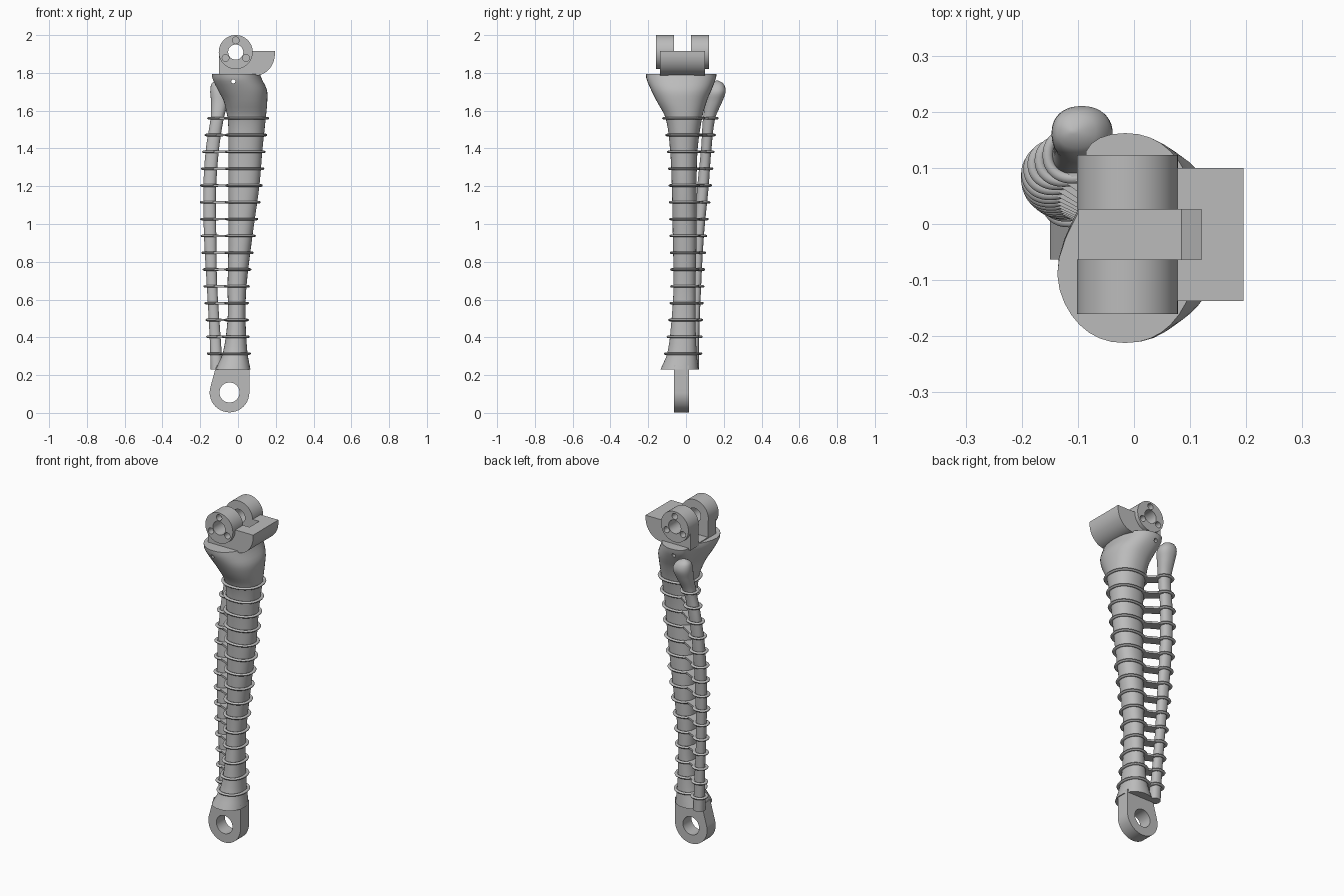
import bpy, bmesh, math
from math import sin, cos, pi, radians
from mathutils import Vector

if "Cube" in bpy.data.objects:
    bpy.data.objects.remove(bpy.data.objects["Cube"], do_unlink=True)

grey = bpy.data.materials.new("plain grey")
grey.use_nodes = True
grey.diffuse_color = (0.5, 0.5, 0.5, 1)
grey.node_tree.nodes["Principled BSDF"].inputs["Base Color"].default_value = (0.5, 0.5, 0.5, 1)


def finish(name, bm):
    """Turn a bmesh into a named object with the shared material."""
    bmesh.ops.recalc_face_normals(bm, faces=bm.faces)
    mesh = bpy.data.meshes.new(name)
    bm.to_mesh(mesh)
    bm.free()
    mesh.materials.append(grey)
    obj = bpy.data.objects.new(name, mesh)
    bpy.context.collection.objects.link(obj)
    return obj


def select(obj):
    bpy.ops.object.select_all(action='DESELECT')
    obj.select_set(True)
    bpy.context.view_layer.objects.active = obj


def smooth(obj, degrees=35):
    select(obj)
    bpy.ops.object.shade_smooth_by_angle(angle=radians(degrees))


def add_loft(bm, rings, closed=False):
    """Skin a row of equal point rings, capped or joined end to start."""
    rows = [[bm.verts.new(p) for p in ring] for ring in rings]
    pairs = list(zip(rows, rows[1:]))
    if closed:
        pairs.append((rows[-1], rows[0]))
    else:
        bm.faces.new(rows[0])
        bm.faces.new(rows[-1])
    for a, b in pairs:
        for i in range(len(a)):
            j = (i + 1) % len(a)
            bm.faces.new((a[i], a[j], b[j], b[i]))


def prism(name, profile, y0, y1):
    """Extrude an (x, z) profile from y0 to y1."""
    bm = bmesh.new()
    add_loft(bm, [[(x, y, z) for x, z in profile] for y in (y0, y1)])
    return finish(name, bm)


def arc(x, z, rx, rz, start, end, steps):
    angles = [radians(start + (end - start) * i / steps) for i in range(steps + 1)]
    return [(x + rx * cos(a), z + rz * sin(a)) for a in angles]


def rod(name, x, z, r, y0, y1, steps=48):
    return prism(name, arc(x, z, r, r, 0, 360, steps)[:-1], y0, y1)


def cut(obj, *cutters):
    for cutter in cutters:
        cutter.hide_render = True
        mod = obj.modifiers.new("cut", 'BOOLEAN')
        mod.operation = 'DIFFERENCE'
        mod.solver = 'EXACT'
        mod.object = cutter
        select(obj)
        bpy.ops.object.modifier_apply(modifier=mod.name)
        bpy.data.objects.remove(cutter, do_unlink=True)


def sample(table, z):
    """Smoothly interpolate (x min, x max, y min, y max) at height z."""
    last = len(table) - 1
    i = next((k for k in range(last) if z <= table[k + 1][0]), last - 1)
    a, b = table[i], table[i + 1]
    before, after = table[max(i - 1, 0)], table[min(i + 2, last)]
    h = b[0] - a[0]
    t = min(max((z - a[0]) / h, 0), 1)
    out = []
    for k in range(1, 5):
        ma = (b[k] - before[k]) / (b[0] - before[0]) * h
        mb = (after[k] - a[k]) / (after[0] - a[0]) * h
        out.append((2 * t**3 - 3 * t**2 + 1) * a[k] + (t**3 - 2 * t**2 + t) * ma
                   + (3 * t**2 - 2 * t**3) * b[k] + (t**3 - t**2) * mb)
    return out


def section(table, z, notch=0.0, steps=40):
    x0, x1, y0, y1 = sample(table, z)
    pts = []
    for i in range(steps):
        a = 2 * pi * i / steps
        c, s = cos(a), sin(a)
        x = (x0 + x1) / 2 + (x1 - x0) / 2 * math.copysign(abs(c) ** 0.9, c)
        y = (y0 + y1) / 2 + (y1 - y0) / 2 * math.copysign(abs(s) ** 0.9, s)
        # dent on the side that faces the thin bone
        x += notch * math.exp(-((a - 2.75) / 0.45) ** 2)
        pts.append(Vector((x, y, z)))
    return pts


def bone(name, table, count, notch=0.0):
    low, high = table[0][0], table[-1][0]
    heights = [low + (high - low) * i / count for i in range(count + 1)]
    bm = bmesh.new()
    add_loft(bm, [section(table, z, notch * max(0, (z - 1.6) / 0.2)) for z in heights])
    return finish(name, bm)


# Bone outlines: height, x min, x max, y min, y max
main_table = [
    (0.23, -.12, .066, -.135, .066), (0.32, -.08, .05, -.098, .056),
    (0.5, -.055, .04, -.076, .05), (0.67, -.055, .045, -.066, .05),
    (0.94, -.05, .077, -.07, .056), (1.2, -.05, .113, -.075, .056),
    (1.4, -.05, .13, -.085, .062), (1.56, -.055, .147, -.108, .085),
    (1.65, -.08, .155, -.155, .11), (1.71, -.115, .153, -.185, .135),
    (1.77, -.145, .125, -.21, .158), (1.795, -.147, .115, -.212, .162)]
thin_table = [
    (0.23, -.145, -.08, 0, .068), (0.4, -.15, -.092, .022, .07),
    (0.67, -.165, -.11, .03, .08), (0.94, -.18, -.115, .042, .095),
    (1.2, -.183, -.115, .06, .12), (1.4, -.17, -.1, .08, .135),
    (1.56, -.145, -.075, .09, .155), (1.65, -.143, -.05, .105, .193),
    (1.7, -.147, -.038, .112, .21), (1.735, -.143, -.055, .125, .203),
    (1.755, -.13, -.08, .145, .185), (1.76, -.115, -.1, .16, .17)]

main_bone = bone("main_bone", main_table, 80, 0.055)
cut(main_bone, rod("pin_cutter", -.025, 1.755, .011, -.4, .4, 20))
smooth(main_bone)
smooth(bone("thin_bone", thin_table, 120), 60)


# Collars around both bones, joined by flat bridges
def add_collar(bm, table, z, thick=0.009, high=0.007):
    loop = section(table, z)
    rings = []
    for i, p in enumerate(loop):
        along = loop[(i + 1) % len(loop)] - loop[i - 1]
        out = Vector((along.y, -along.x, 0)).normalized()
        rings.append([p + out * (thick + thick * cos(a)) + Vector((0, 0, high * sin(a)))
                      for a in (k * pi / 4 for k in range(8))])
    add_loft(bm, rings, closed=True)


def center(table, z):
    x0, x1, y0, y1 = sample(table, z)
    return Vector(((x0 + x1) / 2, (y0 + y1) / 2, z))


for n in range(15):
    z = 1.56 - 0.089 * n
    bm = bmesh.new()
    add_collar(bm, main_table, z)
    add_collar(bm, thin_table, z)
    a, b = center(thin_table, z), center(main_table, z)
    side = (b - a).normalized().cross(Vector((0, 0, 1))) * 0.03
    up = Vector((0, 0, 0.006))
    add_loft(bm, [[p - side - up, p + side - up, p + side + up, p - side + up] for p in (a, b)])
    smooth(finish("collar_%02d" % (n + 1), bm), 50)

# Lower lug with its eye
lug = prism("lower_lug", arc(-.045, .108, .105, .105, 0, -195, 48)
            + [(-.115, .25), (.06, .25)], -.063, .017)
cut(lug, rod("eye_cutter", -.045, .108, .053, -.3, .3))
smooth(lug)

# Upper hinge block, slotted for the mating lug
hinge_x, hinge_z = -.012, 1.91
block = prism("hinge_block", [(-.1, 1.785), (-.1, 1.915), (.195, 1.915)]
              + arc(.09, 1.9, .105, .115, 0, -90, 16), -.137, .1)
slot = prism("slot_cutter", [(-.3, 1.8), (.085, 1.8), (.12, 1.835), (.12, 2.1), (-.3, 2.1)],
             -.0635, .026)
cut(block, slot, rod("axle_cutter", hinge_x, hinge_z, .04, -.3, .3))
smooth(block)

# Hinge knuckles with an axle hole and three blind holes on the outer face
for name, inner, outer in (("front_knuckle", -.0635, -.16), ("back_knuckle", .026, .123)):
    knuckle = rod(name, hinge_x, hinge_z, .09, inner, outer, 64)
    depth = (inner - outer) * 0.4
    holes = [rod("hole_cutter", hinge_x + .062 * cos(radians(a)), hinge_z + .062 * sin(radians(a)),
                 .018, outer + depth, outer - depth, 24) for a in (90, 210, 330)]
    cut(knuckle, rod("axle_cutter", hinge_x, hinge_z, .04, -.3, .3), *holes)
    smooth(knuckle)
    # The blind holes stay visible where the block overlaps the knuckle
    for a in (210, 330):
        cut(block, rod("hole_cutter", hinge_x + .062 * cos(radians(a)),
                       hinge_z + .062 * sin(radians(a)), .018, outer + depth, outer - depth, 24))
